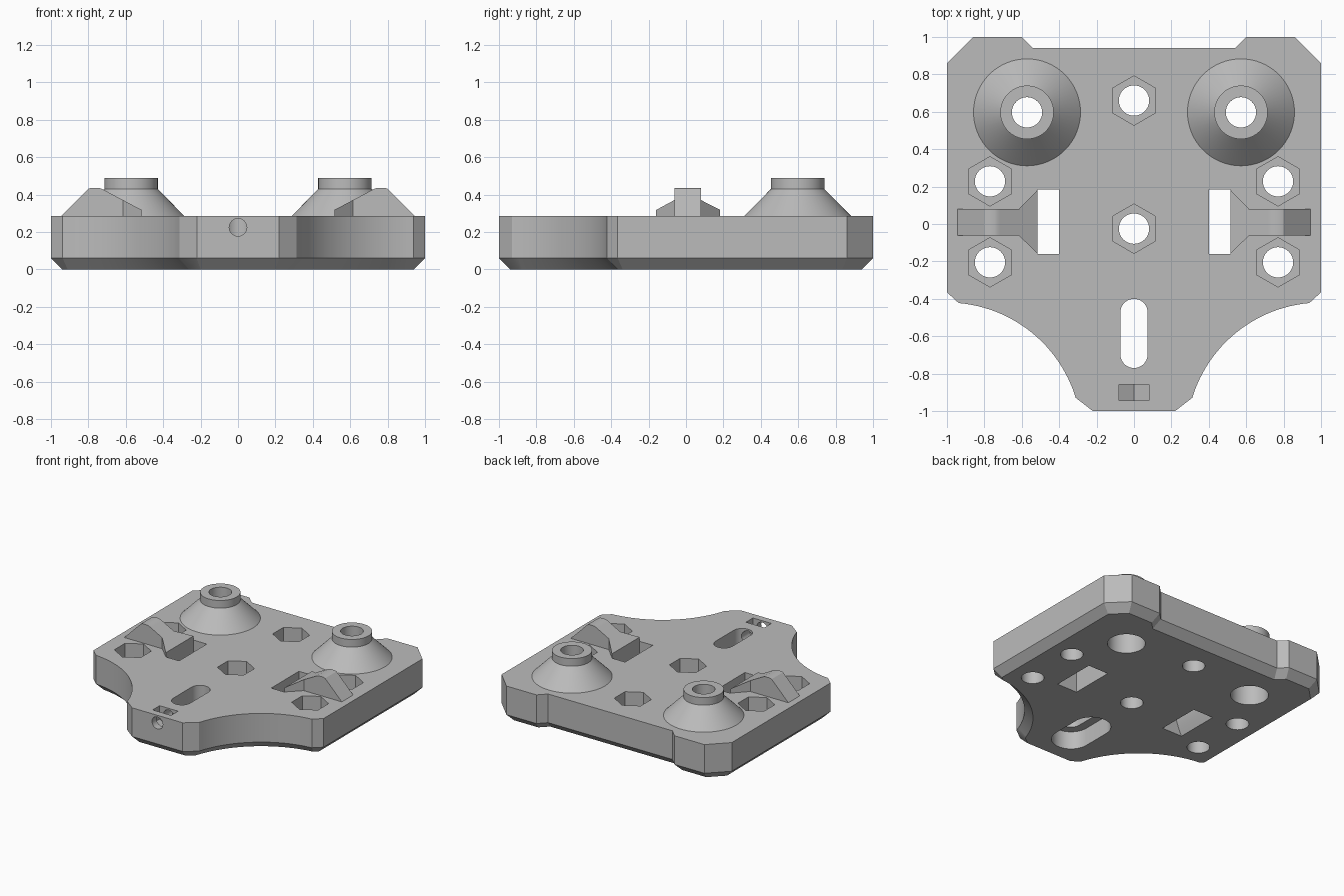
import bpy, bmesh
from math import sin, cos, pi, radians

if "Cube" in bpy.data.objects:
    bpy.data.objects.remove(bpy.data.objects["Cube"], do_unlink=True)

grey = bpy.data.materials.new("plain grey")
grey.use_nodes = True
grey.diffuse_color = (0.5, 0.5, 0.5, 1)
grey.node_tree.nodes["Principled BSDF"].inputs["Base Color"].default_value = grey.diffuse_color

TOP = 0.285


def finish(name, bm):
    bmesh.ops.recalc_face_normals(bm, faces=bm.faces[:])
    mesh = bpy.data.meshes.new(name)
    bm.to_mesh(mesh)
    bm.free()
    mesh.materials.append(grey)
    obj = bpy.data.objects.new(name, mesh)
    bpy.context.collection.objects.link(obj)
    return obj


def prism(name, pts, lo, hi, axis="z", chamfer=0):
    """Extrude a flat outline along z, or an (x, z) outline along y."""
    put = (lambda p, t: (p[0], p[1], t)) if axis == "z" else (lambda p, t: (p[0], t, p[1]))
    bm = bmesh.new()
    rings = [[bm.verts.new(put(p, t)) for p in pts] for t in (lo, hi)]
    bottom = bm.faces.new(rings[0][::-1])
    bm.faces.new(rings[1])
    n = len(pts)
    for i in range(n):
        j = (i + 1) % n
        bm.faces.new((rings[0][i], rings[0][j], rings[1][j], rings[1][i]))
    if chamfer:
        bmesh.ops.recalc_face_normals(bm, faces=bm.faces[:])
        bmesh.ops.inset_individual(bm, faces=[bottom], thickness=chamfer, use_even_offset=True)
        for v in rings[0]:
            v.co.z += chamfer
    return finish(name, bm)


def ring(x, y, r, n=48, start=0.0):
    return [(x + r * cos(start + 2 * pi * i / n), y + r * sin(start + 2 * pi * i / n))
            for i in range(n)]


def stadium(x, y, half, r, n=20):
    arc = [(r * cos(pi * i / n), half + r * sin(pi * i / n)) for i in range(n + 1)]
    return [(x + a, y + b) for a, b in arc] + [(x - a, y - b) for a, b in arc]


def boolean(obj, cutter, op="DIFFERENCE"):
    mod = obj.modifiers.new(op.lower(), "BOOLEAN")
    mod.operation, mod.solver, mod.object = op, "EXACT", cutter
    bpy.context.view_layer.objects.active = obj
    bpy.ops.object.modifier_apply(modifier=mod.name)
    bpy.data.objects.remove(cutter, do_unlink=True)


def smooth(obj):
    bpy.ops.object.select_all(action="DESELECT")
    obj.select_set(True)
    bpy.context.view_layer.objects.active = obj
    bpy.ops.object.shade_smooth_by_angle(angle=radians(25))


# Plate: half outline with a concave front corner, mirrored across x
scoop = [(1.0 + 0.72 * cos(radians(a)), -1.14 + 0.72 * sin(radians(a)))
         for a in [163 - 68 * i / 24 for i in range(25)]]
half = [(0.22, -1), *scoop, (1, -0.365), (1, 0.86), (0.86, 1), (0.6, 1), (0.54, 0.94)]
outline = half + [(-x, y) for x, y in reversed(half)]
plate = prism("base_plate", outline, 0, TOP, chamfer=0.06)

# Bolt holes with hexagonal nut pockets
bolts = [(0, 0.66), (0, -0.025)] + [(s * 0.77, y) for s in (1, -1) for y in (0.228, -0.205)]
for x, y in bolts:
    boolean(plate, prism("cut", ring(x, y, 0.081), -0.1, 0.5))
    boolean(plate, prism("cut", ring(x, y, 0.132, 6, pi / 2), 0.165, 0.5))

# Long slot with a wider recess underneath
boolean(plate, prism("cut", stadium(0, -0.585, 0.112, 0.073), -0.1, 0.5))
boolean(plate, prism("cut", stadium(0, -0.585, 0.112, 0.14), -0.1, 0.14))

# Front screw hole and its nut pocket
boolean(plate, prism("cut", ring(0, 0.225, 0.047, 32), -1.1, -0.65, axis="y"))
nut = [(-0.08, 0.5), (-0.08, 0.18), (0, 0.133), (0.08, 0.18), (0.08, 0.5)]
boolean(plate, prism("cut", nut, -0.945, -0.858, axis="y"))

for s, side in ((1, "left"), (-1, "right")):
    # Tower bore and recess underneath
    boolean(plate, prism("cut", ring(s * 0.572, 0.597, 0.081), -0.1, 0.5))
    boolean(plate, prism("cut", ring(s * 0.572, 0.597, 0.135), -0.1, 0.2))

    # Strap window with a curved outer wall
    curve = [(0.515 + 0.06 * (1 - sin(pi / 2 * i / 8)), 0.2 * i / 8) for i in range(9)]
    window = [(0.4, -0.1), (0.575, -0.1), *curve, (0.515, 0.5), (0.4, 0.5)]
    boolean(plate, prism("cut", [(s * x, z) for x, z in window], -0.16, 0.185, axis="y"))

    # Strap arm: side profile trimmed to a flared plan
    profile = [(0.515, TOP), (0.515, 0.318), (0.715, 0.424), (0.728, 0.431), (0.745, 0.436),
               (0.785, 0.436), (0.8, 0.431), (0.945, TOP)]
    plan = [(0.5, -0.175), (0.515, -0.16), (0.615, -0.062), (1, -0.062),
            (1, 0.08), (0.615, 0.08), (0.515, 0.183), (0.5, 0.2)]
    arm = prism(side + "_strap_arm", [(s * x, z) for x, z in profile], -0.3, 0.3, axis="y")
    boolean(arm, prism("cut", [(s * x, y) for x, y in plan], 0.2, 0.6), "INTERSECT")
    smooth(arm)

    # Conical tower with a short collar, turned around its bore
    section = [(0.081, TOP), (0.286, TOP), (0.143, 0.43), (0.143, 0.49), (0.081, 0.49)]
    bm = bmesh.new()
    loops = [[bm.verts.new((x, y, z)) for x, y in ring(s * 0.572, 0.597, r, 64)]
             for r, z in section]
    for a, b in zip(loops, loops[1:] + loops[:1]):
        for i in range(64):
            j = (i + 1) % 64
            bm.faces.new((a[i], a[j], b[j], b[i]))
    smooth(finish(side + "_tower", bm))

smooth(plate)
